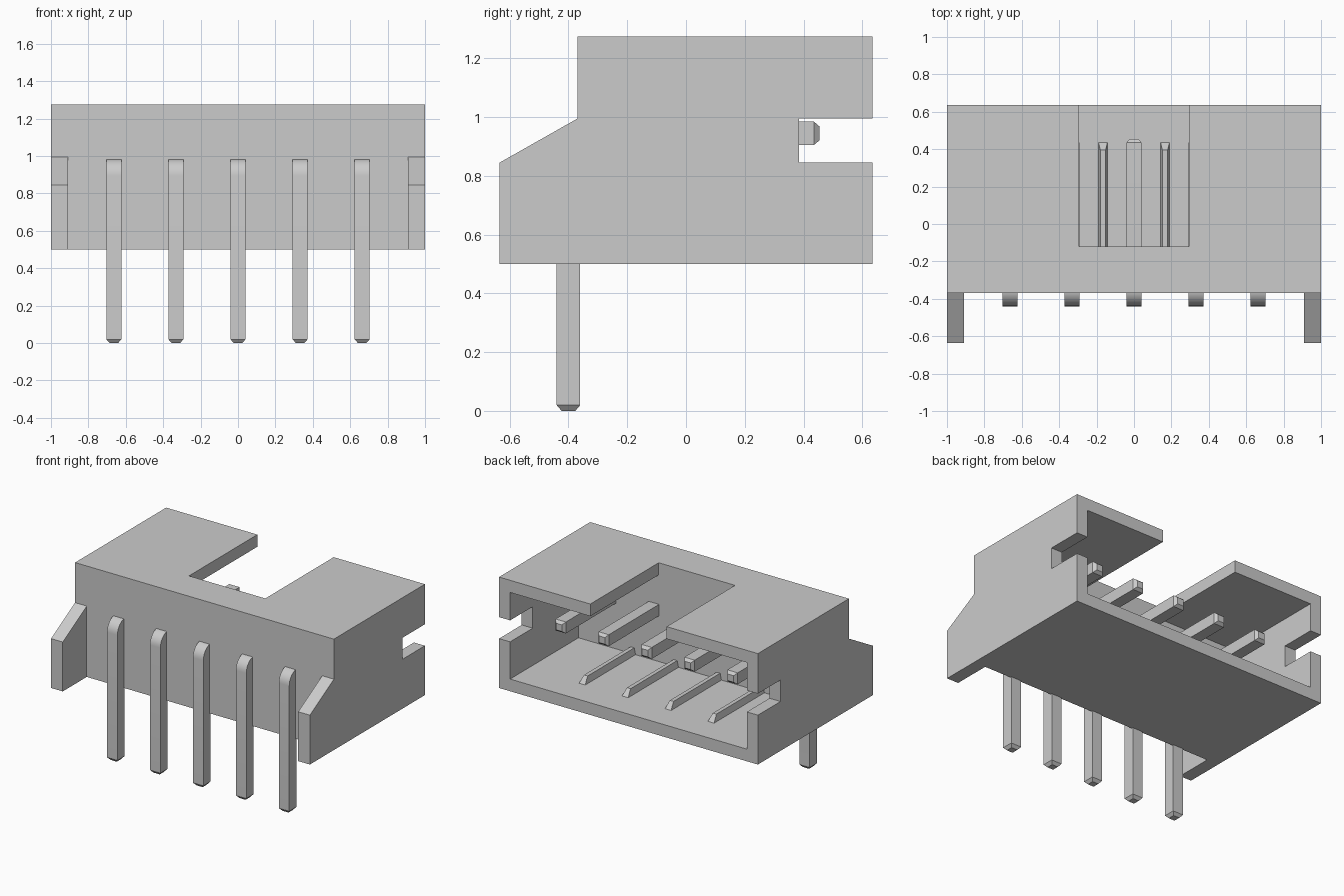
import bpy, bmesh, math
from mathutils import Vector

cube = bpy.data.objects.get("Cube")
if cube:
    bpy.data.objects.remove(cube, do_unlink=True)

grey = bpy.data.materials.new("light_grey")
grey.use_nodes = True
colour = (0.6, 0.6, 0.6, 1)
grey.diffuse_color = colour
grey.node_tree.nodes["Principled BSDF"].inputs["Base Color"].default_value = colour


def loft(name, rings):
    """Skin a closed solid through matching rings of points."""
    bm = bmesh.new()
    loops = [[bm.verts.new(p) for p in ring] for ring in rings]
    for a, b in zip(loops, loops[1:]):
        for i in range(len(a)):
            j = (i + 1) % len(a)
            bm.faces.new((a[i], a[j], b[j], b[i]))
    bm.faces.new(loops[0])
    bm.faces.new(loops[-1])
    bmesh.ops.recalc_face_normals(bm, faces=bm.faces)
    mesh = bpy.data.meshes.new(name)
    bm.to_mesh(mesh)
    bm.free()
    obj = bpy.data.objects.new(name, mesh)
    mesh.materials.append(grey)
    bpy.context.collection.objects.link(obj)
    return obj


def extrude_x(name, profile, x0, x1):
    return loft(name, [[(x, y, z) for y, z in profile] for x in (x0, x1)])


def cut(target, x, y0, y1, z0, z1):
    """Remove a block, symmetric in x, from the target."""
    cutter = extrude_x("cutter", [(y0, z0), (y1, z0), (y1, z1), (y0, z1)], -x, x)
    cutter.hide_render = True
    mod = target.modifiers.new("cut", "BOOLEAN")
    mod.operation, mod.solver, mod.object = "DIFFERENCE", "EXACT", cutter
    bpy.context.view_layer.objects.active = target
    bpy.ops.object.modifier_apply(modifier=mod.name)
    bpy.data.objects.remove(cutter, do_unlink=True)


# Housing with its two front ears
FRONT, BACK, BASE, TOP = -0.37, 0.635, 0.5, 1.275
side = [(-BACK, BASE), (BACK, BASE), (BACK, TOP),
        (FRONT, TOP), (FRONT, 0.995), (-BACK, 0.845)]
housing = extrude_x("housing", side, -1, 1)
cut(housing, 0.91, -1, FRONT, 0.3, 1.5)            # gap between ears
cut(housing, 0.915, -0.12, 1, 0.585, 1.19)         # open cavity
cut(housing, 0.295, -0.12, 1, 1.0, 1.5)            # top slot
cut(housing, 1.2, 0.385, 1, 0.845, 0.995)          # side notches

# Bent square pins with chamfered ends
HALF, TIP, RADIUS = 0.04, 0.023, 0.05
PIN_Y, PIN_Z = -0.4, 0.945


def pin_ring(x, y, z, angle, half):
    out = Vector((0, -math.cos(angle), math.sin(angle))) * half
    wide = Vector((half, 0, 0))
    c = Vector((x, y, z))
    return [c + out + wide, c + out - wide, c - out - wide, c - out + wide]


path = [(PIN_Y, 0, 0, TIP), (PIN_Y, 0.02, 0, HALF)]
for i in range(9):
    a = math.pi / 2 * i / 8
    path.append((PIN_Y + RADIUS * (1 - math.cos(a)),
                 PIN_Z - RADIUS * (1 - math.sin(a)), a, HALF))
path += [(0.435, PIN_Z, math.pi / 2, HALF), (0.455, PIN_Z, math.pi / 2, TIP)]

for n in range(5):
    pin = loft(f"pin_{n + 1}", [pin_ring((n - 2) * 0.332, *p) for p in path])
    bpy.ops.object.select_all(action="DESELECT")
    pin.select_set(True)
    bpy.context.view_layer.objects.active = pin
    bpy.ops.object.shade_smooth_by_angle(angle=math.radians(30))

# Tapered ribs on the cavity floor, between the pins
FLOOR = 0.58
for n in range(4):
    x = (n - 1.5) * 0.332
    loft(f"floor_rib_{n + 1}", [
        [(x - w, -0.13, z), (x + w, -0.13, z), (x + w, end, z), (x - w, end, z)]
        for w, end, z in ((0.025, 0.44, FLOOR), (0.014, 0.395, FLOOR + 0.05))])
